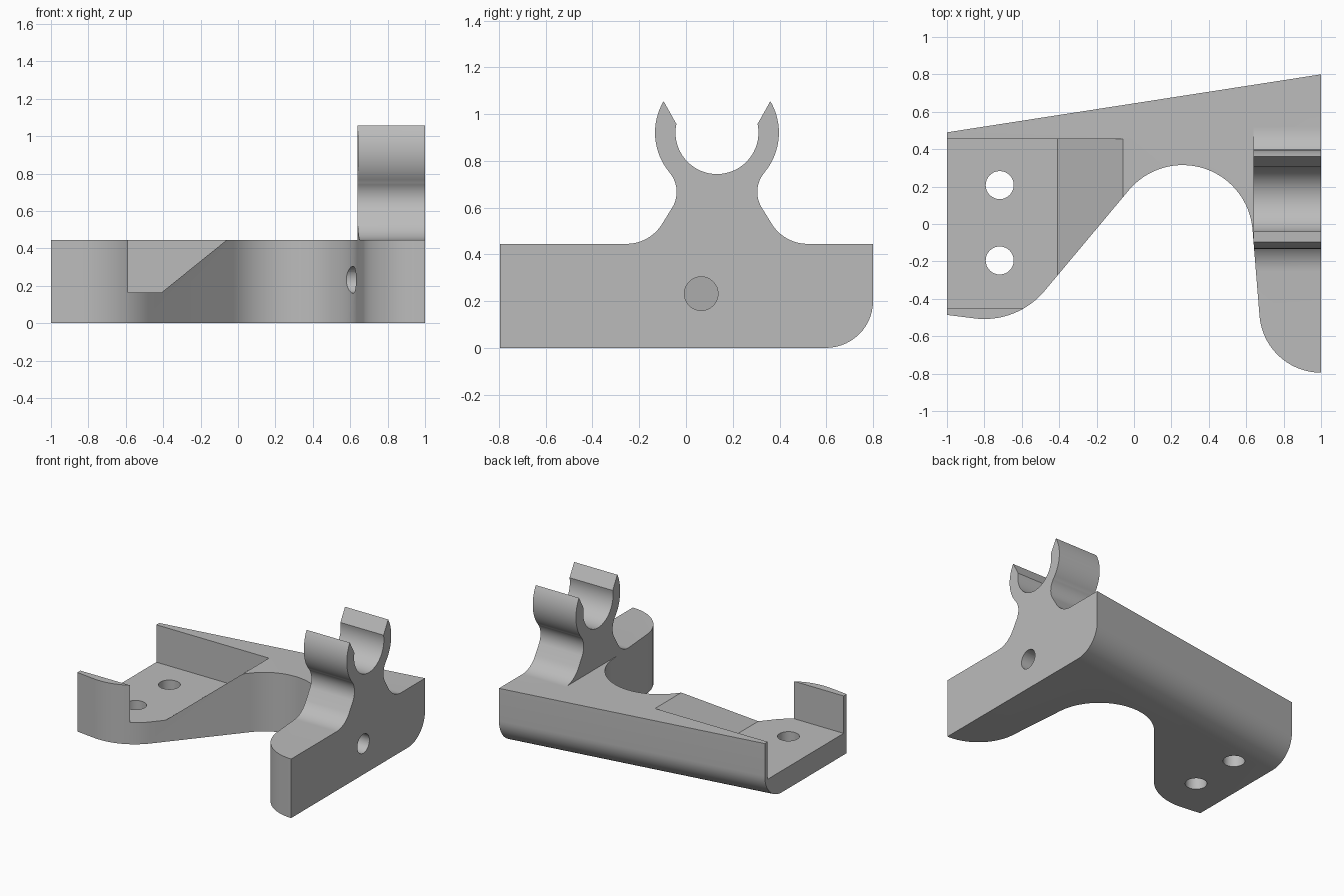
import bpy, bmesh
from math import radians, sin, cos
from mathutils import Vector

if "Cube" in bpy.data.objects:
    bpy.data.objects.remove(bpy.data.objects["Cube"], do_unlink=True)

TOP = 0.445      # height of the flat deck
CLIP_X = 0.64    # inner side of the clip


def arc(cx, cy, r, a0, a1, n=16):
    angles = [radians(a0 + (a1 - a0) * i / n) for i in range(n + 1)]
    return [(cx + r * cos(a), cy + r * sin(a)) for a in angles]


def prism(name, pts, axis, lo, hi):
    """Extrude a closed 2D profile along x, y or z."""
    place = {"x": lambda u, v, t: (t, u, v),
             "y": lambda u, v, t: (u, t, v),
             "z": lambda u, v, t: (u, v, t)}[axis]
    bm = bmesh.new()
    face = bm.faces.new([bm.verts.new(place(u, v, lo)) for u, v in pts])
    new = bmesh.ops.extrude_face_region(bm, geom=[face])["geom"]
    move = Vector(place(0, 0, hi - lo))
    bmesh.ops.translate(bm, vec=move, verts=[g for g in new if isinstance(g, bmesh.types.BMVert)])
    bmesh.ops.recalc_face_normals(bm, faces=bm.faces)
    mesh = bpy.data.meshes.new(name)
    bm.to_mesh(mesh)
    bm.free()
    obj = bpy.data.objects.new(name, mesh)
    bpy.context.collection.objects.link(obj)
    return obj


def combine(target, cutter, operation="DIFFERENCE"):
    mod = target.modifiers.new("cut", "BOOLEAN")
    mod.operation, mod.solver, mod.object = operation, "EXACT", cutter
    bpy.context.view_layer.objects.active = target
    bpy.ops.object.modifier_apply(modifier=mod.name)
    bpy.data.objects.remove(cutter, do_unlink=True)


# Plan outline: mounting pad, curved throat, front leg, slanted back
outline = ([(-1, 0.49), (-1, -0.486)]
           + arc(-0.8, -0.088, 0.42, 262.7, 319.7)
           + arc(0.26, -0.06, 0.375, 139.7, 4, 32)
           + arc(1, -0.465, 0.33, 184, 270, 20)
           + [(1, 0.8)])
bracket = prism("clip_bracket", outline, "z", 0, 1.2)

# Rounded lower back edge
bm = bmesh.new()
bm.from_mesh(bracket.data)
back = [e for e in bm.edges if all(v.co.z < 0.01 and v.co.y > 0.45 for v in e.verts)]
bmesh.ops.bevel(bm, geom=back, offset=0.2, segments=14, profile=0.5, affect="EDGES")
bm.to_mesh(bracket.data)
bm.free()

# Side profile: deck with the open clip rising from it
cy, cz = 0.1325, 0.921
left = (arc(-0.255, TOP + 0.18, 0.18, 270, 330, 12)
        + arc(-0.168, 0.667, 0.128, -30, 40, 14)
        + arc(cy, cz, 0.265, 220, 149.5))
right = [(2 * cy - y, z) for y, z in reversed(left)]
side = ([(-1, -0.1), (-1, TOP)] + left + arc(cy, cz, 0.1775, 168, 372, 36)
        + right + [(1, TOP), (1, -0.1)])
combine(bracket, prism("side_shape", side, "x", -1.2, 1.2), "INTERSECT")
combine(bracket, prism("deck_cut", [(-1, TOP), (1, TOP), (1, 1.3), (-1, 1.3)],
                       "x", -1.3, CLIP_X))

# Pad recess with a ramp
recess = [(-1.1, 0.163), (-0.41, 0.163), (0.064, 0.545), (-1.1, 0.545)]
combine(bracket, prism("recess_cut", recess, "y", -0.45, 0.455))

# Screw holes and the cross hole
for y in (0.208, -0.195):
    combine(bracket, prism("screw_hole", arc(-0.718, y, 0.075, 0, 348.75, 31), "z", -0.1, 0.3))
combine(bracket, prism("cross_hole", arc(0.065, 0.232, 0.072, 0, 348.75, 31), "x", 0.3, 1.1))

# Grey finish
grey = bpy.data.materials.new("plain_grey")
grey.use_nodes = True
colour = (0.5, 0.5, 0.5, 1)
grey.diffuse_color = colour
grey.node_tree.nodes["Principled BSDF"].inputs["Base Color"].default_value = colour
bracket.data.materials.clear()
bracket.data.materials.append(grey)
for poly in bracket.data.polygons:
    poly.material_index = 0

bpy.ops.object.select_all(action="DESELECT")
bracket.select_set(True)
bpy.context.view_layer.objects.active = bracket
bpy.ops.object.shade_smooth_by_angle(angle=radians(25))
